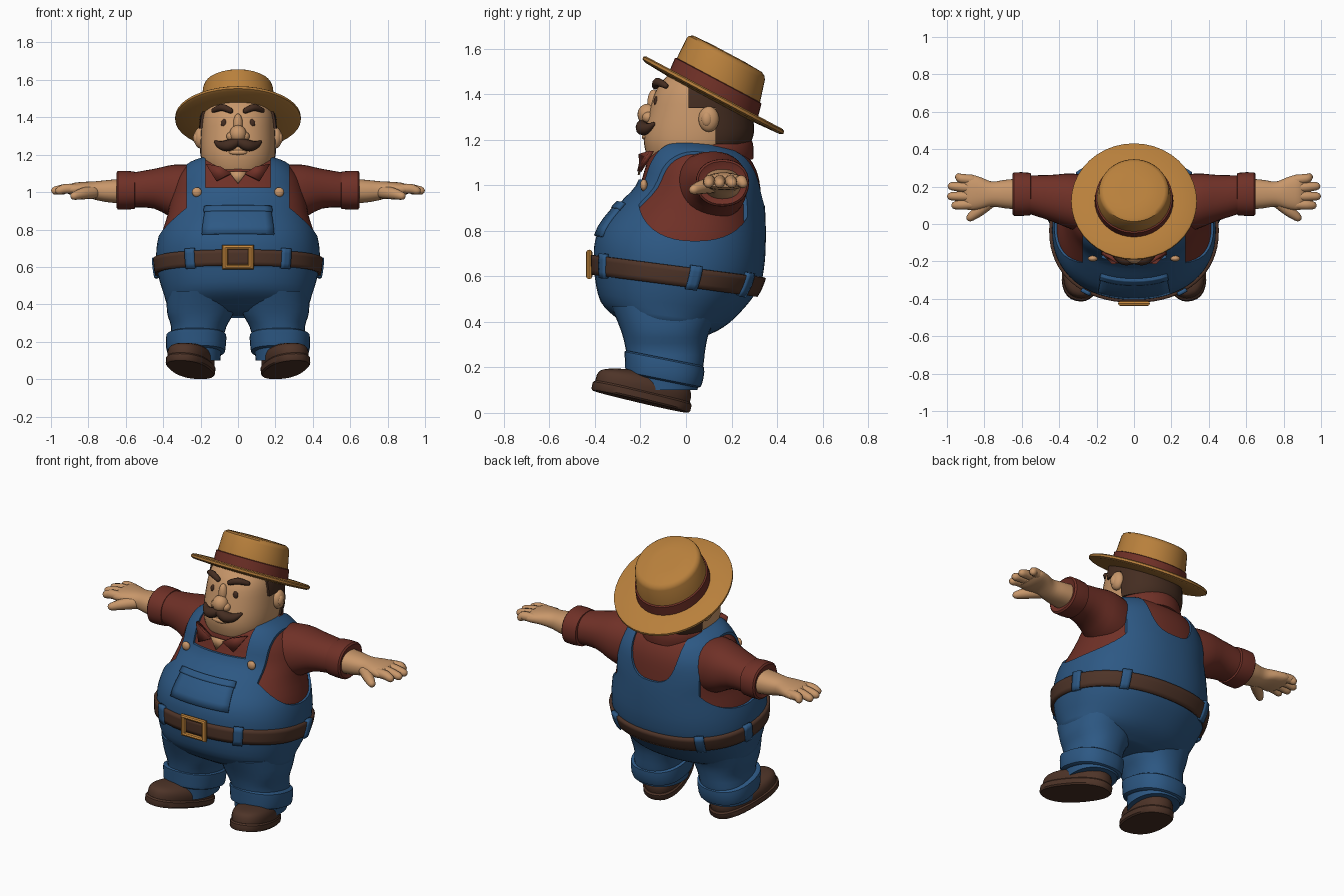
import bpy, bmesh
from math import sin, cos, pi, radians, copysign
from mathutils import Vector, Matrix

if "Cube" in bpy.data.objects:
    bpy.data.objects.remove(bpy.data.objects["Cube"])


def material(name, *rgb):
    m = bpy.data.materials.new(name)
    m.use_nodes = True
    m.diffuse_color = (*rgb, 1)
    m.node_tree.nodes["Principled BSDF"].inputs["Base Color"].default_value = (*rgb, 1)
    return m


SKIN = material("skin", .58, .31, .145)
STRAW = material("straw", .48, .215, .045)
SHIRT = material("red_cloth", .16, .03, .02)
DENIM = material("blue_denim", .026, .098, .23)
LEATHER = material("brown_leather", .076, .034, .021)
HAIR = material("dark_hair", .058, .026, .015)
BRASS = material("brass", .55, .24, .045)


def finish(name, bm, mat, mirror=False, angle=40):
    bmesh.ops.recalc_face_normals(bm, faces=bm.faces)
    me = bpy.data.meshes.new(name)
    bm.to_mesh(me)
    bm.free()
    ob = bpy.data.objects.new(name, me)
    bpy.context.collection.objects.link(ob)
    if mat:
        me.materials.append(mat)
    for o in bpy.context.selected_objects:
        o.select_set(False)
    ob.select_set(True)
    bpy.context.view_layer.objects.active = ob
    bpy.ops.object.shade_smooth_by_angle(angle=radians(angle))
    if mirror:
        ob.modifiers.new("mirror", "MIRROR")
    return ob


def resample(rows, n):
    """Smooth curve through rows of equal length, n steps per span."""
    out = []
    for i in range(len(rows) - 1):
        a, b, c, d = (rows[max(0, min(len(rows) - 1, i + k))] for k in (-1, 0, 1, 2))
        for s in range(n):
            t = s / n
            out.append(tuple(q + .5 * t * (r - p + t * (2 * p - 5 * q + 4 * r - w + t * (3 * (q - r) + w - p)))
                             for p, q, r, w in zip(a, b, c, d)))
    return out + [tuple(rows[-1])]


def oval(a, p):
    return [copysign(abs(f) ** (2 / p), f) for f in (sin(a), -cos(a))]


def skin_rings(rings):
    bm = bmesh.new()
    loops = [[bm.verts.new(v) for v in r] for r in rings]
    for lo, hi in zip(loops, loops[1:]):
        for i in range(len(lo)):
            j = (i + 1) % len(lo)
            bm.faces.new((lo[i], lo[j], hi[j], hi[i]))
    bm.faces.new(loops[0])
    bm.faces.new(loops[-1])
    return bm


def loft(name, rows, mat, axis="z", p=2, segs=32, steps=3, slope=0, matrix=None, grow=0, mirror=False):
    """Rows are centre x, y, z and two radii, stacked along an axis."""
    u, v = {"z": ((1, 0, 0), (0, 1, 0)), "x": ((0, 1, 0), (0, 0, 1)), "y": ((1, 0, 0), (0, 0, 1))}[axis]
    rings = []
    for x, y, z, ru, rv in resample(rows, steps):
        ring = []
        for i in range(segs):
            e, f = oval(2 * pi * i / segs, p)
            q = Vector((x, y, z)) + Vector(u) * e * (ru + grow) + Vector(v) * f * (rv + grow)
            q.z -= slope * q.y
            ring.append(matrix @ q if matrix else q)
        rings.append(ring)
    return finish(name, skin_rings(rings), mat, mirror)


def tube(name, path, mat, mirror=True, segs=12):
    """Rounded tube through x, y, z, radius points."""
    pts = resample(path, 3)
    axis = [(Vector(pts[min(i + 1, len(pts) - 1)][:3]) - Vector(pts[max(i - 1, 0)][:3])).normalized()
            for i in range(len(pts))]
    rings = []

    def add(c, d, r):
        u = d.cross(Vector((0, 0, 1))).normalized()
        w = u.cross(d)
        rings.append([c + r * (u * cos(2 * pi * k / segs) + w * sin(2 * pi * k / segs)) for k in range(segs)])
    for i, (q, d) in enumerate(zip(pts, axis)):
        c, r = Vector(q[:3]), q[3]
        if i == 0:
            for a in (75, 40):
                add(c - d * r * sin(radians(a)), d, r * cos(radians(a)))
        add(c, d, r)
    for a in (40, 75):
        add(c + d * r * sin(radians(a)), d, r * cos(radians(a)))
    return finish(name, skin_rings(rings), mat, mirror)


def ball(name, centre, size, mat, mirror=False):
    bm = bmesh.new()
    bmesh.ops.create_uvsphere(bm, u_segments=20, v_segments=12, radius=1,
                              matrix=Matrix.Translation(centre) @ Matrix.Diagonal((*size, 1)))
    return finish(name, bm, mat, mirror)


def box(lo, hi):
    bm = bmesh.new()
    c, s = (Vector(lo) + Vector(hi)) / 2, Vector(hi) - Vector(lo)
    bmesh.ops.create_cube(bm, size=1, matrix=Matrix.Translation(c) @ Matrix.Diagonal((*s, 1)))
    return finish("cutter", bm, None)


def cut(ob, cutters):
    for c in cutters:
        m = ob.modifiers.new("cut", "BOOLEAN")
        m.operation, m.solver, m.object = "DIFFERENCE", "EXACT", c
        bpy.context.view_layer.objects.active = ob
        bpy.ops.object.modifier_apply(modifier=m.name)
        bpy.data.objects.remove(c)
    ob.select_set(True)
    bpy.ops.object.shade_smooth_by_angle(angle=radians(40))


# Torso: level, front y, back y, half width; it leans back by SLOPE
SLOPE, ROUND = .13, 2.2
profile = [(.335, -.22, .06, .22), (.38, -.31, .14, .365), (.44, -.375, .21, .395), (.54, -.4, .29, .425),
           (.62, -.405, .33, .437), (.7, -.4, .345, .435), (.78, -.37, .35, .42), (.88, -.295, .35, .39),
           (.97, -.22, .345, .375), (1.06, -.19, .335, .35), (1.12, -.165, .315, .31), (1.165, -.13, .28, .26),
           (1.195, -.08, .22, .18)]
body = [(0, (f + b) / 2, t, w, (b - f) / 2) for t, f, b, w in profile]
loft("shirt", body, SHIRT, p=ROUND, segs=64, slope=SLOPE, grow=-.013)
overalls = loft("overalls", body, DENIM, p=ROUND, segs=64, slope=SLOPE)
armholes = [loft("cutter", [(s * .275, .04, .955, .25, .2), (s * .7, .04, .955, .25, .2)], None, "x", 2.3, 40, 1)
            for s in (-1, 1)]
back_neck = loft("cutter", [(0, 0, 1.22, .155, .3), (0, .6, 1.22, .17, .32)], None, "y", 3, 40, 1)
cut(overalls, armholes + [box((-.175, -.6, 1.025), (.175, .02, 1.5)), back_neck])


def patch(name, mat, a0, a1, t0, t1, lift, thick, n=8):
    """Curved plate that follows the torso between two angles and levels."""
    rows = resample(body, 6)
    bm = bmesh.new()
    grid = []
    for k in range(5):
        t = t0 + (t1 - t0) * k / 4
        lo, hi = next((a, b) for a, b in zip(rows, rows[1:]) if a[2] <= t <= b[2])
        w = (t - lo[2]) / (hi[2] - lo[2])
        _, yc, _, rx, ry = (p + (q - p) * w for p, q in zip(lo, hi))
        line = []
        for i in range(n + 1):
            e, f = oval(a0 + (a1 - a0) * i / n, ROUND)
            y = yc + f * (ry + lift)
            line.append(bm.verts.new((e * (rx + lift), y, t - SLOPE * y)))
        grid.append(line)
    for lo, hi in zip(grid, grid[1:]):
        for i in range(n):
            bm.faces.new((lo[i], lo[i + 1], hi[i + 1], hi[i]))
    bmesh.ops.remove_doubles(bm, verts=bm.verts, dist=1e-5)
    ob = finish(name, bm, mat)
    m = ob.modifiers.new("thickness", "SOLIDIFY")
    m.thickness, m.offset = thick, 0
    return ob


# Belt, loops, buckle and chest pocket
patch("belt", LEATHER, 0, 2 * pi, .555, .64, .004, .024, 64)
for a in (.57, 1.75, 2.5):
    for s in (-1, 1):
        patch("belt_loop", DENIM, s * a - .065, s * a + .065, .545, .652, .014, .022, 3)
patch("chest_pocket", DENIM, -.42, .42, .725, .885, .002, .018)
patch("pocket_hem", DENIM, -.43, .43, .855, .885, .007, .02)
bpy.ops.mesh.primitive_torus_add(major_segments=4, minor_segments=8, major_radius=.098, minor_radius=.023)
buckle = bpy.context.object
buckle.name = "buckle"
buckle.data.transform(Matrix.Translation((0, -.425, .652)) @ Matrix.Rotation(pi / 2, 4, "X")
                      @ Matrix.Diagonal((1, .76, .6, 1)) @ Matrix.Rotation(pi / 4, 4, "Z"))
buckle.location = (0, 0, 0)
buckle.data.materials.append(BRASS)
ball("strap_button", (.22, -.185, 1.0), (.026, .016, .026), SKIN, True)

# Legs, cuffs and shoes
loft("trouser_leg", [(.19, -.08, .47, .19, .25), (.2, -.09, .36, .18, .195), (.21, -.09, .28, .148, .175),
                     (.222, -.09, .2, .14, .165), (.225, -.1, .1, .13, .15)], DENIM, p=2.3, mirror=True)
loft("trouser_cuff", [(.225, -.1, .12, .13, .145), (.225, -.1, .128, .155, .165), (.225, -.095, .17, .16, .172),
                      (.223, -.095, .215, .16, .175), (.222, -.095, .222, .14, .16)],
     DENIM, p=2.4, slope=.2, steps=2, mirror=True)
foot = (Matrix.Translation((.255, -.2, .05)) @ Matrix.Rotation(radians(15), 4, "Z")
        @ Matrix.Rotation(radians(-13), 4, "X"))
loft("shoe_sole", [(0, 0, 0, .11, .22), (0, 0, .008, .117, .226), (0, 0, .036, .117, .226), (0, 0, .044, .11, .218)],
     LEATHER, p=2.4, steps=1, matrix=foot, mirror=True)
loft("shoe_upper", [(0, 0, .03, .11, .215), (0, 0, .07, .113, .216), (0, .005, .1, .102, .2),
                    (0, .04, .122, .08, .15), (0, .1, .14, .08, .1), (0, .1, .19, .08, .1)],
     LEATHER, p=2.3, matrix=foot, mirror=True)

# Arms and hands
loft("sleeve", [(.2, .09, .98, .16, .16), (.33, .12, 1.0, .15, .148), (.45, .14, 1.018, .122, .106),
                (.58, .16, 1.01, .1, .092)], SHIRT, "x", 2.2, mirror=True)
loft("sleeve_cuff", [(.548, .16, 1.01, .095, .085), (.553, .16, 1.01, .113, .1), (.6, .16, 1.01, .117, .104),
                     (.642, .16, 1.01, .116, .103), (.65, .16, 1.01, .107, .094), (.64, .16, 1.01, .08, .07)],
     SHIRT, "x", 2.2, steps=1, mirror=True)
loft("forearm_and_palm", [(.6, .16, 1.005, .085, .068), (.69, .16, 1.005, .076, .06), (.76, .16, 1.008, .067, .05),
                          (.82, .165, 1.015, .085, .04), (.88, .17, 1.015, .096, .034), (.91, .17, 1.012, .085, .02)],
     SKIN, "x", 2.3, mirror=True)
for y0, y1, x1 in ((.235, .25, .935), (.192, .202, .974), (.148, .148, .977), (.105, .1, .955)):
    tube("finger", [(.86, y0, 1.017, .026), (.92, (y0 + y1) / 2, 1.018, .026), (x1, y1, 1.008, .022)], SKIN)
tube("thumb", [(.77, .12, 1.0, .035), (.83, .07, .992, .031), (.875, .035, .98, .022)], SKIN)

# Head with hair
skull = [(0, 0, 1.085, .09, .08), (0, -.01, 1.1, .145, .145), (0, .03, 1.15, .188, .208), (0, .05, 1.22, .2, .235),
         (0, .06, 1.32, .197, .222), (0, .08, 1.42, .188, .21), (0, .1, 1.5, .155, .165)]
loft("head", skull, SKIN, p=2.2, segs=40)
hair = loft("hair", skull, HAIR, p=2.2, segs=40, grow=.012)
cut(hair, [box((-1, -1, 0), (1, .01, 2)), box((-1, -1, 0), (1, .13, 1.34)), box((-1, -1, 0), (1, 1, 1.18))])
ball("ear", (.203, .1, 1.29), (.032, .045, .056), SKIN, True)
ball("inner_ear", (.222, .092, 1.29), (.018, .024, .033), SKIN, True)
ball("nose", (0, -.168, 1.31), (.046, .045, .048), SKIN)
ball("nostril", (.036, -.165, 1.298), (.026, .027, .025), SKIN, True)
ball("nose_bridge", (0, -.142, 1.36), (.026, .028, .06), SKIN)
ball("lower_lip", (0, -.178, 1.212), (.05, .016, .014), SKIN)
ball("eye", (.075, -.13, 1.367), (.017, .012, .023), HAIR, True)
tube("eyebrow", [(.04, -.135, 1.435, .015), (.085, -.125, 1.453, .019), (.13, -.09, 1.437, .013)], HAIR)
tube("moustache", [(.005, -.193, 1.268, .022), (.05, -.19, 1.25, .031), (.09, -.17, 1.25, .023),
                   (.12, -.143, 1.268, .009)], HAIR)

# Shirt collar with an open front
loft("collar", [(0, .06, 1.07, .2, .235), (0, .06, 1.11, .208, .237), (0, .06, 1.155, .2, .228),
                (0, .06, 1.16, .18, .2)], SHIRT, slope=-.15, segs=40)


def plate(name, points, mat, thick, mirror):
    bm = bmesh.new()
    bm.faces.new([bm.verts.new(p) for p in points])
    ob = finish(name, bm, mat, mirror)
    m = ob.modifiers.new("thickness", "SOLIDIFY")
    m.thickness, m.offset = thick, 0


plate("collar_point", [(.035, -.196, 1.1), (.09, -.2, 1.135), (.17, -.15, 1.15), (.115, -.205, 1.06)],
      SHIRT, .02, True)
plate("open_neck", [(-.05, -.194, 1.11), (.05, -.194, 1.11), (0, -.208, 1.045)], SKIN, .009, False)

# Straw hat, tipped back
tip = Matrix.Translation((0, .12, 1.395)) @ Matrix.Rotation(radians(-28), 4, "X")


def hat_part(name, outline, mat):
    loft(name, [(0, -.16 * h, h, r * .96, r) for r, h in outline], mat, segs=40, steps=1, matrix=tip)


hat_part("hat_brim", [(.2, -.022), (.335, -.014), (.35, -.006), (.35, .006), (.34, .012), (.2, .012)], STRAW)
hat_part("hat_crown", [(.213, 0), (.208, .06), (.195, .165), (.188, .18), (.17, .19), (.08, .194)], STRAW)
hat_part("hat_band", [(.212, .008), (.219, .012), (.215, .066), (.205, .07)], SHIRT)
